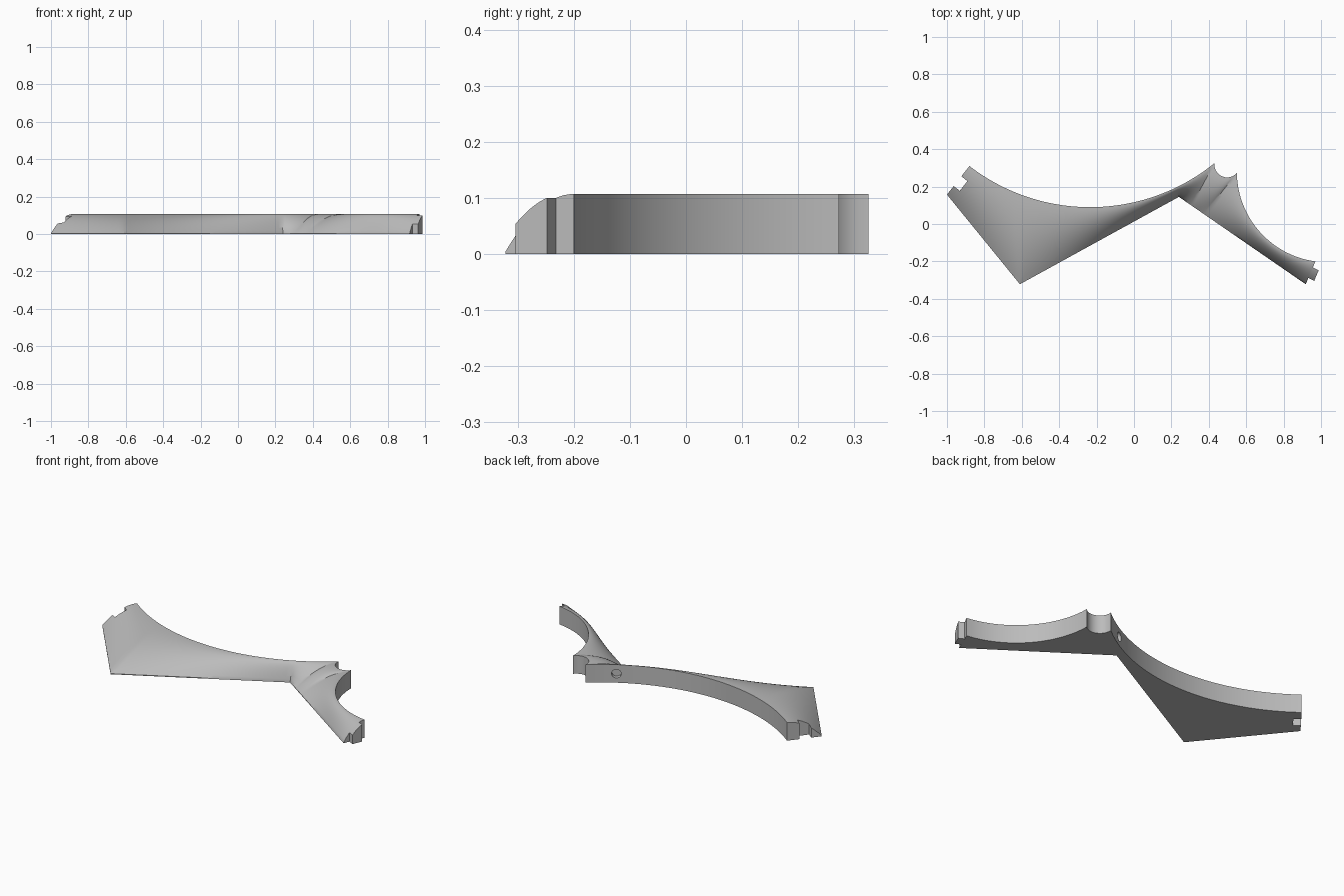
import bpy, bmesh, math
from mathutils import Vector, Matrix, geometry

if "Cube" in bpy.data.objects:
    bpy.data.objects.remove(bpy.data.objects["Cube"], do_unlink=True)

TOP, RIM, ROWS = 0.107, 0.004, 14

grey = bpy.data.materials.new("plain grey")
grey.use_nodes = True
grey.diffuse_color = (0.5, 0.5, 0.5, 1)
grey.node_tree.nodes["Principled BSDF"].inputs["Base Color"].default_value = (0.5, 0.5, 0.5, 1)


def V(x, y):
    return Vector((x, y))


def arc(a, m, b, n):
    """Points on the circle from a through m to b."""
    ma, mb = (a + m) / 2, (m + b) / 2
    pa, pb = (m - a).orthogonal() * 9, (b - m).orthogonal() * 9
    c = geometry.intersect_line_line(*[p.to_3d() for p in (ma - pa, ma + pa, mb - pb, mb + pb)])[0].to_2d()
    r = (a - c).length
    start = math.atan2(*(a - c).yx)
    sweep = math.atan2(*(b - c).yx) - start
    sweep = (sweep + math.pi) % math.tau - math.pi
    return [c + r * V(math.cos(start + sweep * i / n), math.sin(start + sweep * i / n))
            for i in range(n + 1)]


def height(t):
    return RIM + (TOP - RIM) * (1 - (1 - t) ** 2)


def make(name, bm):
    bmesh.ops.recalc_face_normals(bm, faces=bm.faces)
    me = bpy.data.meshes.new(name)
    bm.to_mesh(me)
    bm.free()
    me.materials.append(grey)
    ob = bpy.data.objects.new(name, me)
    bpy.context.collection.objects.link(ob)
    return ob


def loft(name, pairs, t0=0.0, t1=1.0):
    """Closed wedge lofted over (outer, inner) plan points with a rounded slope on top."""
    bm = bmesh.new()
    rings = []
    for o, i in pairs:
        ts = [t0 + (t1 - t0) * k / ROWS for k in range(ROWS + 1)]
        ring = [(*o.lerp(i, t), height(t)) for t in ts]
        ring += [(*o.lerp(i, t1), 0), (*o.lerp(i, t0), 0)]
        rings.append([bm.verts.new(p) for p in ring])
    n = len(rings[0])
    for a, b in zip(rings, rings[1:]):
        for k in range(n):
            j = (k + 1) % n
            bm.faces.new((a[k], a[j], b[j], b[k]))
    bm.faces.new(rings[0])
    bm.faces.new(rings[-1][::-1])
    return make(name, bm)


# Plan corners of the sloping outer edge
left_tip, wing, elbow, right_tip = V(-1, 0.157), V(-0.61, -0.322), V(0.24, 0.145), V(0.918, -0.322)

# Concave inner edge: large arc, small scoop, second arc
big = arc(V(-0.88, 0.31), V(-0.24, 0.09), V(0.43, 0.325), 60)
scoop = arc(V(0.43, 0.325), V(0.475, 0.253), V(0.55, 0.273), 10)
small = arc(V(0.55, 0.273), V(0.68, -0.05), V(0.97, -0.2), 36)

# Match spans of the outer edge to spans of the inner edge
i_wing = min(range(61), key=lambda i: abs(big[i].x + 0.62))
i_elbow = min(range(61), key=lambda i: abs(big[i].x - 0.235))
near, far = elbow.lerp(right_tip, 0.1), elbow.lerp(right_tip, 0.2)
spans = [(left_tip, wing, big[:i_wing + 1]),
         (wing, elbow, big[i_wing:i_elbow + 1]),
         (elbow, near, big[i_elbow:]),
         (near, far, scoop),
         (far, right_tip, small)]
pairs = []
for a, b, inner in spans:
    last = len(inner) - 1
    for k, p in enumerate(inner):
        if k or not pairs:
            pairs.append((a.lerp(b, k / last), p))
body = loft("curved_frame", pairs)

# Tab on the right end, following the same slope
step = V(0.031, -0.016)
o, i = pairs[-1]
tab = loft("end_tab", [(o - step * 0.1, i - step * 0.1), (o + step, i + step)], 0.28, 0.74)

# Slot cutter for the left end
o, i = pairs[0]
bm = bmesh.new()
along, inward = (i - o), V(0.033, -0.026)
corners = [o + along * 0.3 - inward, o + along * 0.3 + inward * 0.98,
           o + along * 0.64 + inward * 0.98, o + along * 0.64 - inward]
face = bm.faces.new([bm.verts.new((*c, -0.1)) for c in corners])
moved = bmesh.ops.extrude_face_region(bm, geom=[face])["geom"]
bmesh.ops.translate(bm, vec=(0, 0, 0.4), verts=[g for g in moved if isinstance(g, bmesh.types.BMVert)])
slot = make("slot_cutter", bm)

# Round blind hole cutter in the back wall
bm = bmesh.new()
hole_at = min(big, key=lambda p: abs(p.x - 0.3))
facing = Vector((-0.5, 0.86, 0))
turn = facing.to_track_quat("Z", "Y").to_matrix().to_4x4()
bmesh.ops.create_cone(bm, cap_ends=True, segments=24, radius1=0.026, radius2=0.026, depth=0.05,
                      matrix=Matrix.Translation((*hole_at, TOP / 2)) @ turn)
hole = make("hole_cutter", bm)

for cutter in (slot, hole):
    cutter.hide_render = True
    mod = body.modifiers.new(cutter.name, "BOOLEAN")
    mod.operation, mod.solver, mod.object = "DIFFERENCE", "EXACT", cutter
    bpy.context.view_layer.objects.active = body
    bpy.ops.object.modifier_apply(modifier=mod.name)
    bpy.data.objects.remove(cutter, do_unlink=True)

# Smooth slopes, sharp borders
for ob in (body, tab):
    bpy.ops.object.select_all(action="DESELECT")
    ob.select_set(True)
    bpy.context.view_layer.objects.active = ob
    bpy.ops.object.shade_smooth_by_angle(angle=math.radians(35))
